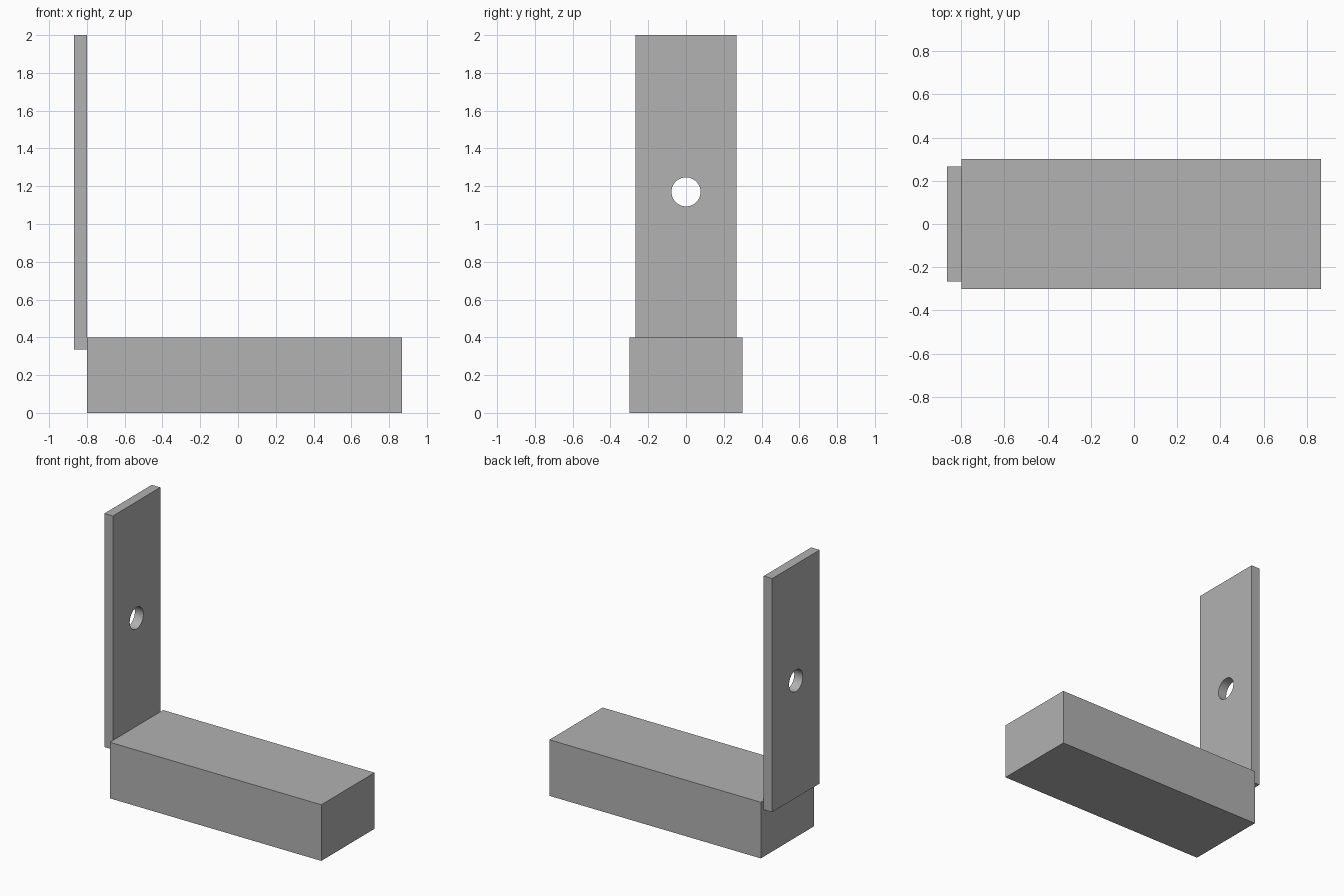
import bpy
import math
from mathutils import Vector

if "Cube" in bpy.data.objects:
    bpy.data.objects.remove(bpy.data.objects["Cube"], do_unlink=True)

# Single plain grey
grey = bpy.data.materials.new("plain_grey")
grey.use_nodes = True
colour = (0.445, 0.445, 0.445, 1)
grey.diffuse_color = colour
grey.node_tree.nodes["Principled BSDF"].inputs["Base Color"].default_value = colour


def box(name, low, high):
    low, high = Vector(low), Vector(high)
    bpy.ops.mesh.primitive_cube_add(size=1, location=(low + high) / 2)
    ob = bpy.context.object
    ob.name = name
    ob.scale = high - low
    bpy.ops.object.transform_apply(location=False, rotation=False, scale=True)
    ob.data.materials.append(grey)
    return ob


# Base block and the thin upright plate fixed to its end
box("base_block", (-0.8, -0.3, 0), (0.867, 0.3, 0.4))
plate = box("upright_plate", (-0.867, -0.267, 0.335), (-0.8, 0.267, 2))

# Round hole through the plate
bpy.ops.mesh.primitive_cylinder_add(
    vertices=48, radius=0.077, depth=0.3,
    location=(-0.833, 0, 1.17), rotation=(0, math.pi / 2, 0))
cutter = bpy.context.object
cutter.name = "hole_cutter"
cutter.hide_render = True
cutter.data.materials.append(grey)

hole = plate.modifiers.new("hole", "BOOLEAN")
hole.operation = "DIFFERENCE"
hole.solver = "EXACT"
hole.object = cutter

bpy.ops.object.select_all(action="DESELECT")
plate.select_set(True)
bpy.context.view_layer.objects.active = plate
bpy.ops.object.modifier_apply(modifier=hole.name)
bpy.data.objects.remove(cutter, do_unlink=True)
bpy.ops.object.shade_smooth_by_angle(angle=math.radians(30))
